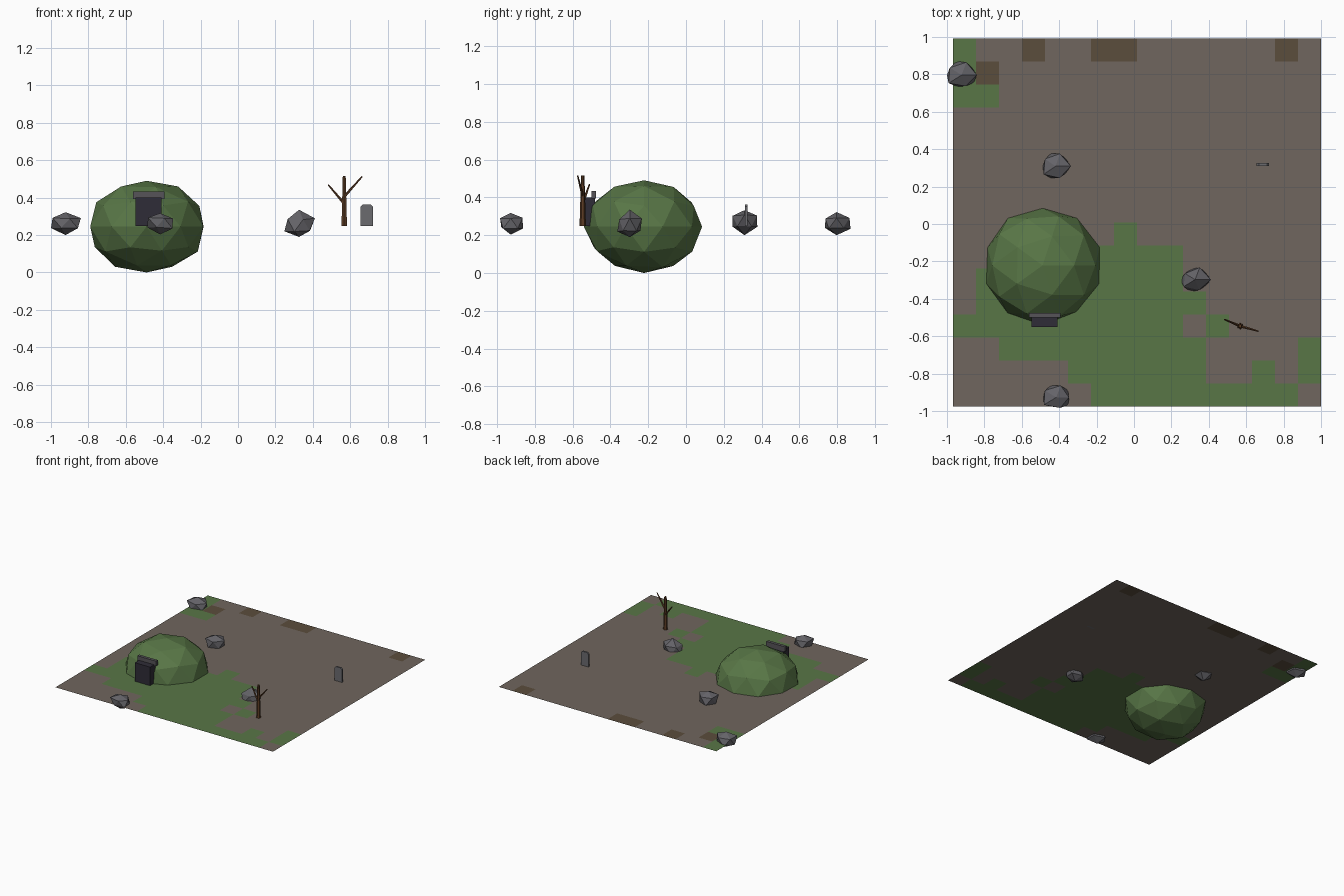
import bpy
import bmesh
import random
from mathutils import Vector

cube = bpy.data.objects.get("Cube")
if cube:
    bpy.data.objects.remove(cube, do_unlink=True)


def material(name, hex_code):
    rgb = [int(hex_code[i:i + 2], 16) / 255 for i in (0, 2, 4)]
    colour = [((c + 0.055) / 1.055) ** 2.4 for c in rgb] + [1]
    mat = bpy.data.materials.new(name)
    mat.use_nodes = True
    mat.diffuse_color = colour
    bsdf = mat.node_tree.nodes["Principled BSDF"]
    bsdf.inputs["Base Color"].default_value = colour
    bsdf.inputs["Roughness"].default_value = 0.9
    return mat


DIRT = material("dirt", "70665E")
GRASS = material("grass", "587646")
MUD = material("mud", "5B4D3C")
ROCK = material("rock_grey", "646368")
STONE = material("pale_stone", "6B6B6F")
LINTEL = material("lintel_stone", "565458")
DARK = material("dark_doorway", "2F2C37")
WOOD = material("dead_wood", "5C3C24")

GROUND = 0.248


def finish(name, bm, *mats):
    mesh = bpy.data.meshes.new(name)
    bm.to_mesh(mesh)
    bm.free()
    for mat in mats:
        mesh.materials.append(mat)
    obj = bpy.data.objects.new(name, mesh)
    bpy.context.collection.objects.link(obj)
    return obj


def fit(bm, low, high):
    """Stretch the mesh to fill the given bounds."""
    for axis in range(3):
        values = [v.co[axis] for v in bm.verts]
        start, span = min(values), max(values) - min(values)
        for v in bm.verts:
            part = (v.co[axis] - start) / span
            v.co[axis] = low[axis] + part * (high[axis] - low[axis])


def lump(name, mat, detail, jitter, low, high):
    bm = bmesh.new()
    bmesh.ops.create_icosphere(bm, subdivisions=detail, radius=1)
    for v in bm.verts:
        v.co *= 1 + random.uniform(-jitter, jitter)
    fit(bm, low, high)
    finish(name, bm, mat)


def box(name, mat, low, high):
    bm = bmesh.new()
    bmesh.ops.create_cube(bm, size=1)
    fit(bm, low, high)
    finish(name, bm, mat)


def limb(name, start, end, r1, r2, sides):
    start, end = Vector(start), Vector(end)
    axis = end - start
    bm = bmesh.new()
    bmesh.ops.create_cone(bm, cap_ends=True, segments=sides,
                          radius1=r1, radius2=r2, depth=axis.length)
    turn = axis.to_track_quat("Z", "Y")
    for v in bm.verts:
        v.co = turn @ v.co + (start + end) / 2
    finish(name, bm, WOOD)


# Ground sheet: square tiles, coloured by row (from the back) and column runs
TILES = 16
grass_runs = [(0, 0, 0), (1, 0, 0), (2, 0, 1), (8, 7, 7), (9, 3, 9),
              (10, 1, 9), (11, 1, 10), (12, 0, 9), (12, 11, 11),
              (13, 2, 10), (13, 15, 15), (14, 5, 10), (14, 13, 13),
              (14, 15, 15), (15, 6, 14)]
mud_runs = [(0, 3, 3), (0, 6, 7), (0, 14, 14), (1, 1, 1)]
bm = bmesh.new()
bmesh.ops.create_grid(bm, x_segments=TILES, y_segments=TILES, size=1)
for face in bm.faces:
    c = face.calc_center_median()
    col = int((c.x + 1) / 2 * TILES)
    row = int((1 - c.y) / 2 * TILES)
    for index, runs in ((1, grass_runs), (2, mud_runs)):
        if any(row == r and a <= col <= b for r, a, b in runs):
            face.material_index = index
for v in bm.verts:
    v.co = (v.co.x * 0.984 + 0.016, v.co.y * 0.984 + 0.007, GROUND)
finish("ground", bm, DIRT, GRASS, MUD)

# Grassy mound
random.seed(4)
lump("mound", GRASS, 2, 0.025, (-0.79, -0.54, 0.0), (-0.184, 0.085, 0.49))

# Doorway set into the front of the mound
box("doorway", DARK, (-0.547, -0.552, GROUND), (-0.409, -0.48, 0.4))
box("door_lintel", LINTEL, (-0.561, -0.5, 0.393), (-0.393, -0.475, 0.433))

# Loose rocks
rocks = {
    "rock_back_right": ((-1, 0.735, 0.2), (-0.84, 0.87, 0.322)),
    "rock_back_middle": ((-0.487, 0.245, 0.2), (-0.337, 0.377, 0.332)),
    "rock_front_left": ((0.248, -0.363, 0.19), (0.411, -0.233, 0.335)),
    "rock_front_edge": ((-0.484, -0.983, 0.203), (-0.348, -0.862, 0.317)),
}
for name, (low, high) in rocks.items():
    lump(name, ROCK, 1, 0.14, low, high)

# Dead tree
x, y = 0.568, -0.546
limb("tree_trunk", (x, y, GROUND), (x, y, 0.515), 0.017, 0.009, 6)
limb("tree_branch_right", (x, y, 0.368), (0.483, -0.51, 0.468), 0.008, 0.004, 5)
limb("tree_branch_left", (x, y, 0.405), (0.664, -0.573, 0.513), 0.008, 0.004, 5)

# Standing slab with clipped top corners
bm = bmesh.new()
left, right, top, clip = 0.656, 0.723, 0.363, 0.012
outline = [(left, GROUND), (right, GROUND), (right, top - clip),
           (right - clip, top), (left + clip, top), (left, top - clip)]
face = bm.faces.new([bm.verts.new((px, 0.311, pz)) for px, pz in outline])
side = bmesh.ops.extrude_face_region(bm, geom=[face])["geom"]
bmesh.ops.translate(bm, vec=(0, 0.014, 0),
                    verts=[g for g in side if isinstance(g, bmesh.types.BMVert)])
bmesh.ops.recalc_face_normals(bm, faces=bm.faces)
finish("standing_slab", bm, STONE)
